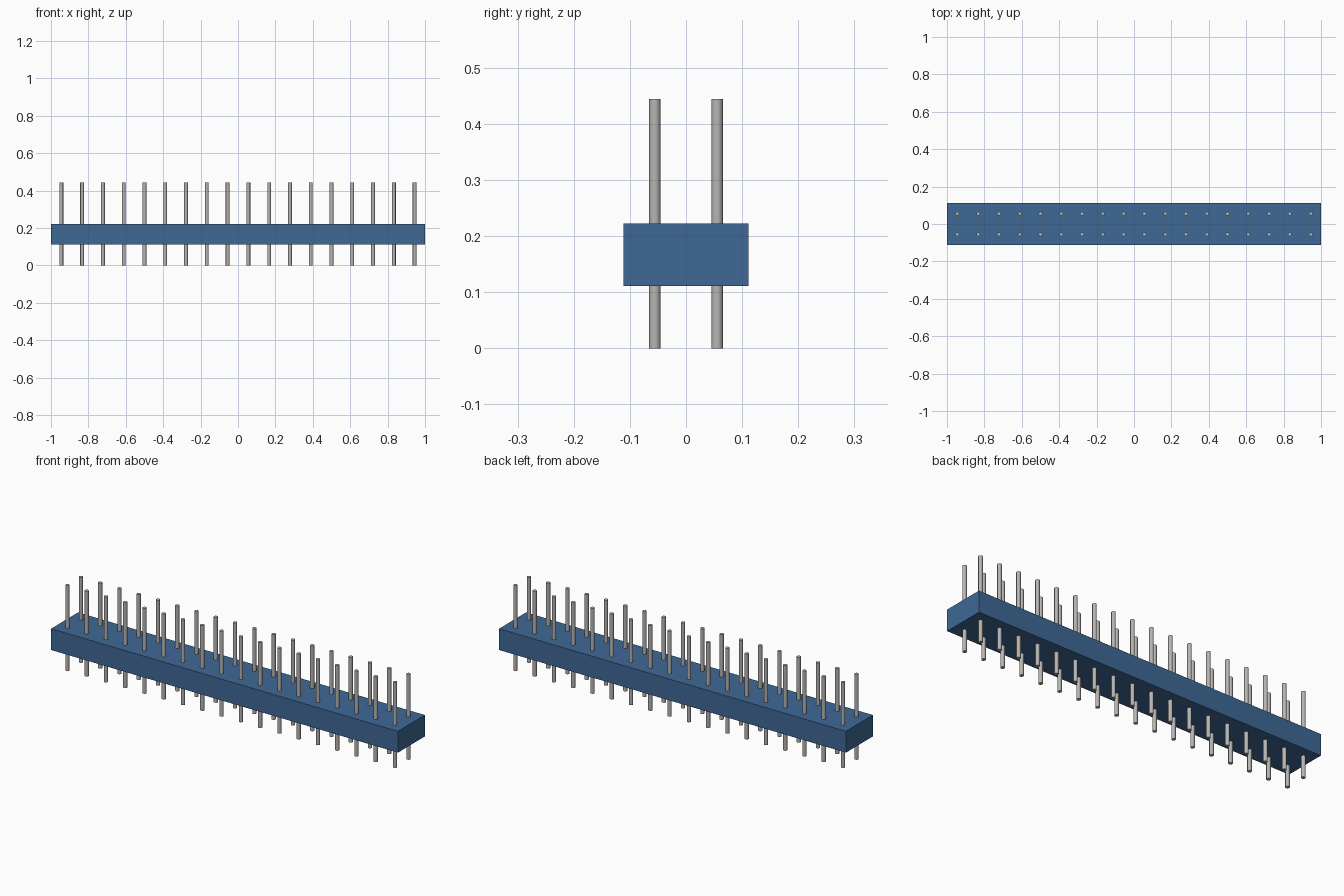
import bpy
import math

if "Cube" in bpy.data.objects:
    bpy.data.objects.remove(bpy.data.objects["Cube"], do_unlink=True)

COLUMNS = 18
PITCH = 2 / COLUMNS          # distance between neighbouring pins
PIN_RADIUS = 0.0102
PIN_HEIGHT = 4 * PITCH


def material(name, color):
    mat = bpy.data.materials.new(name)
    mat.use_nodes = True
    mat.diffuse_color = color
    mat.node_tree.nodes["Principled BSDF"].inputs["Base Color"].default_value = color
    return mat


blue = material("blue plastic", (0.05, 0.14, 0.305, 1))
silver = material("silver metal", (0.48, 0.465, 0.45, 1))

# Plastic housing block
bpy.ops.mesh.primitive_cube_add(size=1, location=(0, 0, 1.5 * PITCH))
housing = bpy.context.object
housing.name = "housing"
housing.scale = (COLUMNS * PITCH, 2 * PITCH, PITCH)
bpy.ops.object.transform_apply(location=False, rotation=False, scale=True)
housing.data.materials.append(blue)

# Two rows of round pins passing through the housing
for row, y in (("front", -PITCH / 2), ("back", PITCH / 2)):
    bpy.ops.mesh.primitive_cylinder_add(
        vertices=16, radius=PIN_RADIUS, depth=PIN_HEIGHT,
        location=(-(COLUMNS - 1) * PITCH / 2, y, PIN_HEIGHT / 2))
    pins = bpy.context.object
    pins.name = row + "_pin_row"
    pins.data.materials.append(silver)
    bpy.ops.object.shade_smooth_by_angle(angle=math.radians(40))
    array = pins.modifiers.new("pin_spacing", "ARRAY")
    array.count = COLUMNS
    array.use_relative_offset = False
    array.use_constant_offset = True
    array.constant_offset_displace = (PITCH, 0, 0)
